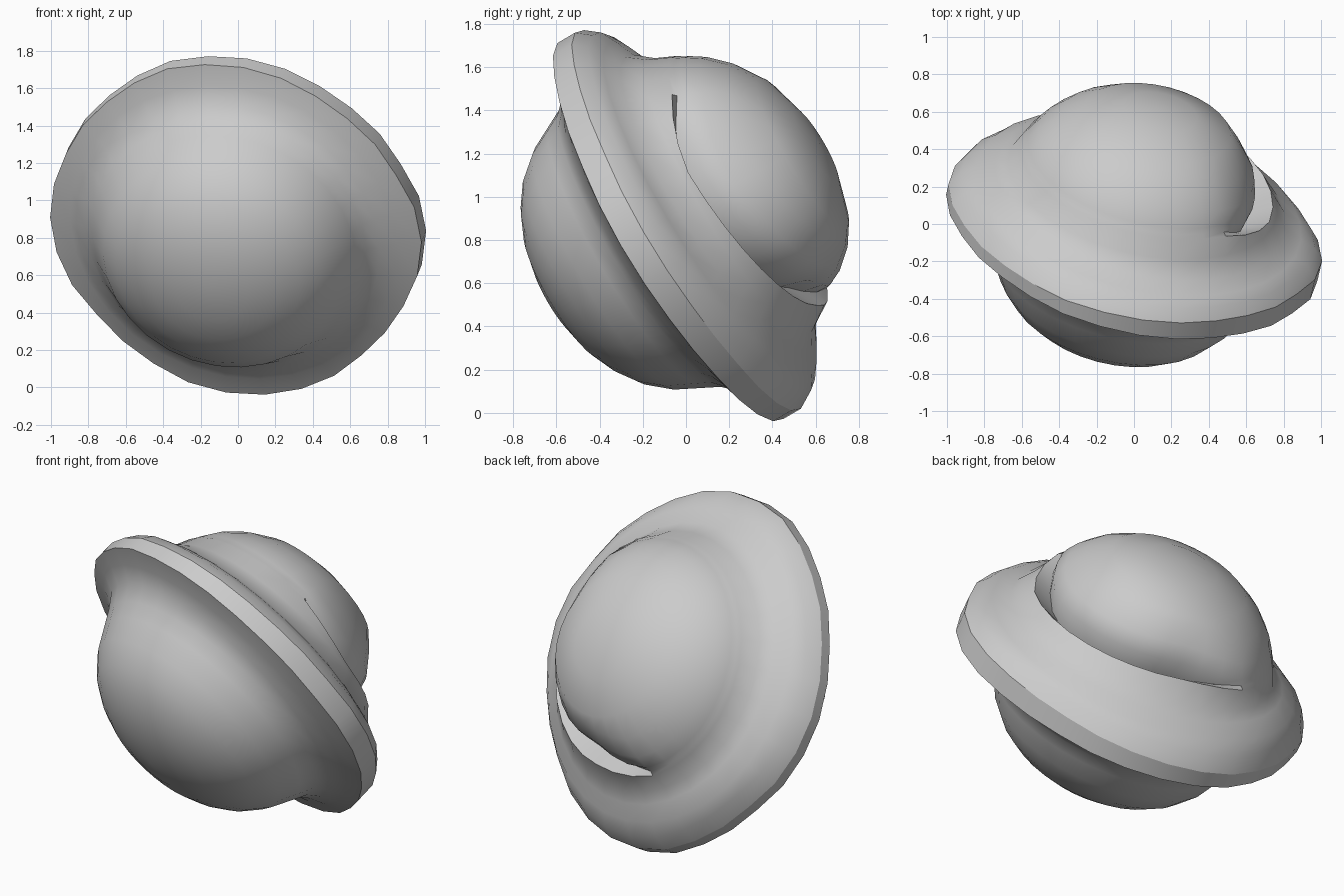
import bpy
import bmesh
import math
import random
from mathutils import Matrix, Vector

if "Cube" in bpy.data.objects:
    bpy.data.objects.remove(bpy.data.objects["Cube"], do_unlink=True)

random.seed(4)
SIDES = 30

grey = bpy.data.materials.new("plain grey")
grey.use_nodes = True
COLOUR = (0.6, 0.6, 0.6, 1)
grey.diffuse_color = COLOUR
grey.node_tree.nodes["Principled BSDF"].inputs["Base Color"].default_value = COLOUR

# Tilted axis: local z points out of the back dome, local x to the middle of the slot
axis = Vector((0.2, 0.85, 0.5)).normalized()
slot_dir = Vector((0.44, 0.06, -0.3))
slot_dir = (slot_dir - axis * slot_dir.dot(axis)).normalized()
side = axis.cross(slot_dir)
frame = Matrix((slot_dir, side, axis)).transposed().to_4x4()
frame.translation = (0, 0, 0.885)

# Angles around the axis that face world directions
down = math.atan2(-side.z, -slot_dir.z)
plus_x = math.atan2(side.x, slot_dir.x)
low_minus_x = math.atan2(-side.z - side.x, -slot_dir.z - slot_dir.x)
wobble = [random.uniform(-0.01, 0.01) for _ in range(SIDES)]


def slot_weight(angle):
    """1 along the middle of the slot, fading to 0 at its two ends."""
    a = abs((angle + math.pi) % math.tau - math.pi)
    return min(1, max(0, (math.radians(86) - a) / math.radians(36)))


def lathe(name, profile):
    """Revolve (radius, height, slot radius, slot height) rows about the axis.
    The slot spirals, closing in and rising from one end to the other."""
    bm = bmesh.new()
    rows = []
    for row in profile:
        r, h = row[:2]
        if r == 0:
            rows.append([bm.verts.new((0, 0, h))] * SIDES)
            continue
        ring = []
        for i in range(SIDES):
            a = math.tau * i / SIDES
            radius, height = r, h
            if len(row) == 4:
                w = slot_weight(a)
                radius += (row[2] - 0.04 * math.sin(a) - r) * w
                height += (row[3] + 0.06 * math.sin(a) - h) * w
            if r > 0.95:
                radius *= 0.978 + 0.02 * math.cos(4 * (a - down)) + wobble[i]
            if r > 0.8 and h < 0:
                height -= 0.03 * math.cos(a - plus_x)
            if r > 0.75 and h > 0.05:
                height *= 1.05 + 0.2 * math.cos(a - low_minus_x)
            ring.append(bm.verts.new((radius * math.cos(a), radius * math.sin(a), height)))
        rows.append(ring)
    for low, high in zip(rows, rows[1:]):
        for i in range(SIDES):
            j = (i + 1) % SIDES
            quad = list(dict.fromkeys((low[i], low[j], high[j], high[i])))
            bm.faces.new(quad)
    mesh = bpy.data.meshes.new(name)
    bm.to_mesh(mesh)
    bm.free()
    mesh.transform(frame)
    mesh.materials.append(grey)
    obj = bpy.data.objects.new(name, mesh)
    bpy.context.collection.objects.link(obj)
    bpy.ops.object.select_all(action="DESELECT")
    obj.select_set(True)
    bpy.context.view_layer.objects.active = obj
    bpy.ops.object.shade_smooth_by_angle(angle=math.radians(45))


# Front dome flaring into the front face of the brim
lathe("front_dome", [
    (0, -0.74), (0.2, -0.715), (0.34, -0.675), (0.46, -0.615), (0.56, -0.54),
    (0.65, -0.43), (0.71, -0.31), (0.75, -0.23), (0.81, -0.16), (0.9, -0.115),
    (1.025, -0.085),
])

# Narrow band around the edge of the brim
lathe("brim_edge", [(1.025, -0.085), (1.025, 0.01)])

# Back face of the brim rising as a collar, with the slot under the back dome
lathe("back_dome", [
    (1.025, 0.01), (0.975, 0.08), (0.89, 0.125), (0.80, 0.17),
    (0.735, 0.24), (0.69, 0.34, 0.68, 0.31), (0.675, 0.36, 0.54, 0.23),
    (0.66, 0.39, 0.575, 0.35), (0.615, 0.46, 0.55, 0.45),
    (0.53, 0.55, 0.48, 0.55), (0.40, 0.64), (0.2, 0.71), (0, 0.73),
])
